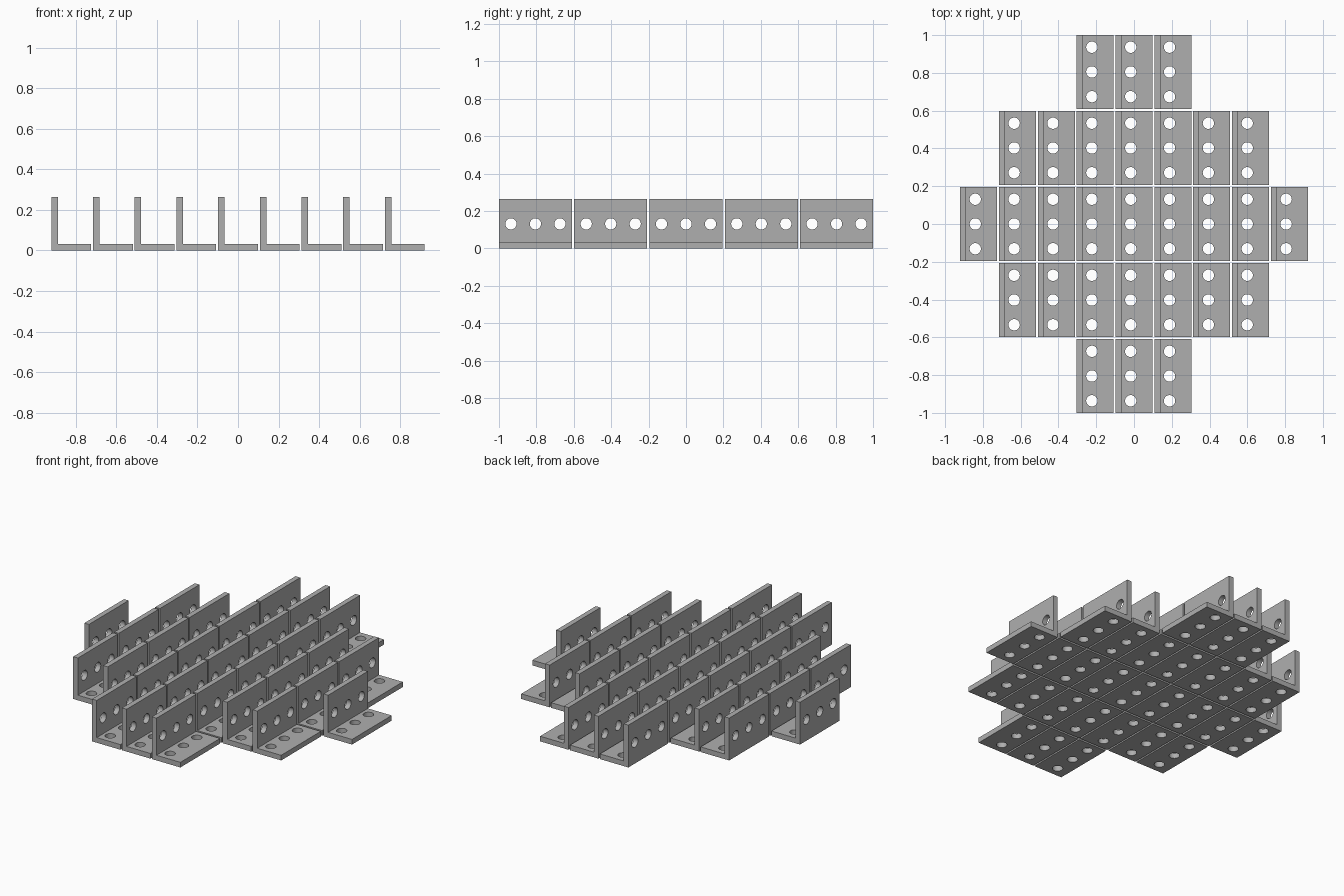
import bpy
import bmesh
import math
from mathutils import Matrix

if "Cube" in bpy.data.objects:
    bpy.data.objects.remove(bpy.data.objects["Cube"])

WIDTH, LENGTH, HEIGHT, THICK = 0.196, 0.39, 0.263, 0.032
PITCH_X, PITCH_Y = 0.2057, 0.4025
HOLE_R, HOLE_GAP = 0.03, 0.131
HOLE_X, HOLE_Z = 0.0805, 0.131

steel = bpy.data.materials.new("grey steel")
steel.diffuse_color = (0.43, 0.43, 0.43, 1)
steel.use_nodes = True
steel.node_tree.nodes["Principled BSDF"].inputs["Base Color"].default_value = steel.diffuse_color


def make_object(name, bm):
    bmesh.ops.recalc_face_normals(bm, faces=bm.faces)
    mesh = bpy.data.meshes.new(name)
    bm.to_mesh(mesh)
    bm.free()
    mesh.materials.append(steel)
    obj = bpy.data.objects.new(name, mesh)
    bpy.context.collection.objects.link(obj)
    return obj


# L-shaped profile extruded along y
bm = bmesh.new()
profile = [(0, 0), (WIDTH, 0), (WIDTH, THICK), (THICK, THICK), (THICK, HEIGHT), (0, HEIGHT)]
face = bm.faces.new([bm.verts.new((x, -LENGTH / 2, z)) for x, z in profile])
ext = bmesh.ops.extrude_face_region(bm, geom=[face])
bmesh.ops.translate(bm, vec=(0, LENGTH, 0),
                    verts=[v for v in ext["geom"] if isinstance(v, bmesh.types.BMVert)])
bracket = make_object("angle_bracket", bm)

# Hole cutters: three through the base, three through the wall
bm = bmesh.new()
for i in (-1, 0, 1):
    y = i * HOLE_GAP
    down = Matrix.Translation((HOLE_X, y, THICK / 2))
    across = Matrix.Translation((THICK / 2, y, HOLE_Z)) @ Matrix.Rotation(math.pi / 2, 4, 'Y')
    for matrix in (down, across):
        bmesh.ops.create_cone(bm, cap_ends=True, segments=32, radius1=HOLE_R,
                              radius2=HOLE_R, depth=THICK * 2, matrix=matrix)
cutter = make_object("hole_cutter", bm)
cutter.hide_render = True

# Drill the bracket
cut = bracket.modifiers.new("holes", 'BOOLEAN')
cut.operation = 'DIFFERENCE'
cut.solver = 'EXACT'
cut.object = cutter
bpy.context.view_layer.objects.active = bracket
bracket.select_set(True)
bpy.ops.object.modifier_apply(modifier="holes")
bpy.data.objects.remove(cutter)
bpy.ops.object.shade_smooth_by_angle(angle=math.radians(30))

# Diamond-like array of brackets: half the column count for each row
drilled = bracket.data
bpy.data.objects.remove(bracket)
for row, half in zip(range(-2, 3), (1, 3, 4, 3, 1)):
    for col in range(-half, half + 1):
        obj = bpy.data.objects.new(f"angle_bracket_row{row + 3}_col{col + 5}", drilled)
        obj.location = (col * PITCH_X - WIDTH / 2, row * PITCH_Y, 0)
        bpy.context.collection.objects.link(obj)
